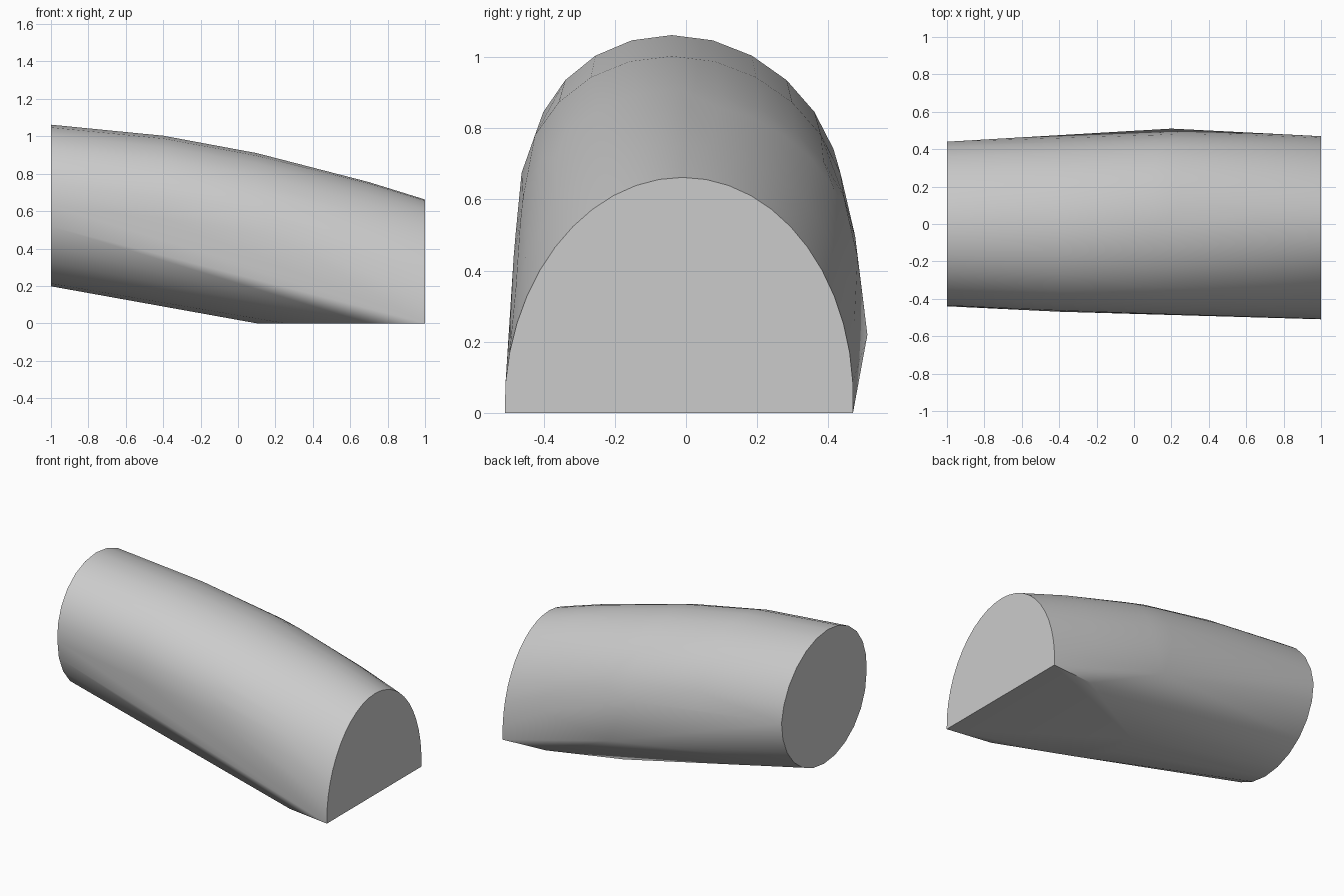
import bpy, bmesh, math

if "Cube" in bpy.data.objects:
    bpy.data.objects.remove(bpy.data.objects["Cube"])

# Cross-sections along the body: x, centre y, half width, centre z, half height, sideways lean of the crown
SECTIONS = [
    (-1.0,  0.000, 0.440, 0.63, 0.432, -0.04),
    (-0.4, -0.005, 0.464, 0.56, 0.443, -0.035),
    ( 0.1,  0.000, 0.480, 0.45, 0.460, -0.02),
    ( 0.25, 0.000, 0.486, 0.39, 0.480, -0.01),
    ( 0.7, -0.010, 0.487, 0.20, 0.555,  0.00),
    ( 1.0, -0.020, 0.490, 0.03, 0.632,  0.01),
]
SIDE_BULGE = (0.2, 0.51, 0.22)   # fullest point of the rear side
STEPS = 24


def section_points(x, yc, ry, zc, rz, lean):
    # Ellipse, cut off by the ground where it would dip below z = 0
    low = -math.asin(min(1.0, zc / rz))
    for i in range(STEPS + 1):
        a = low + (math.pi - 2 * low) * i / STEPS
        s = math.sin(a)
        yield (x, yc + ry * math.cos(a) + lean * max(s, 0), max(0.0, zc + rz * s))


# Sloping rounded body, skinned as a closed hull with flat ends
bm = bmesh.new()
for sec in SECTIONS:
    for p in section_points(*sec):
        bm.verts.new(p)
bm.verts.new(SIDE_BULGE)
bmesh.ops.remove_doubles(bm, verts=bm.verts, dist=0.001)
res = bmesh.ops.convex_hull(bm, input=bm.verts)
junk = {g for g in res["geom_interior"] + res["geom_unused"]
        if isinstance(g, bmesh.types.BMVert)}
bmesh.ops.delete(bm, geom=list(junk), context="VERTS")
bmesh.ops.recalc_face_normals(bm, faces=bm.faces)
mesh = bpy.data.meshes.new("sloped_body")
bm.to_mesh(mesh)
bm.free()

body = bpy.data.objects.new("sloped_body", mesh)
bpy.context.collection.objects.link(body)
bpy.context.view_layer.objects.active = body
body.select_set(True)
bpy.ops.object.shade_smooth_by_angle(angle=math.radians(40))
